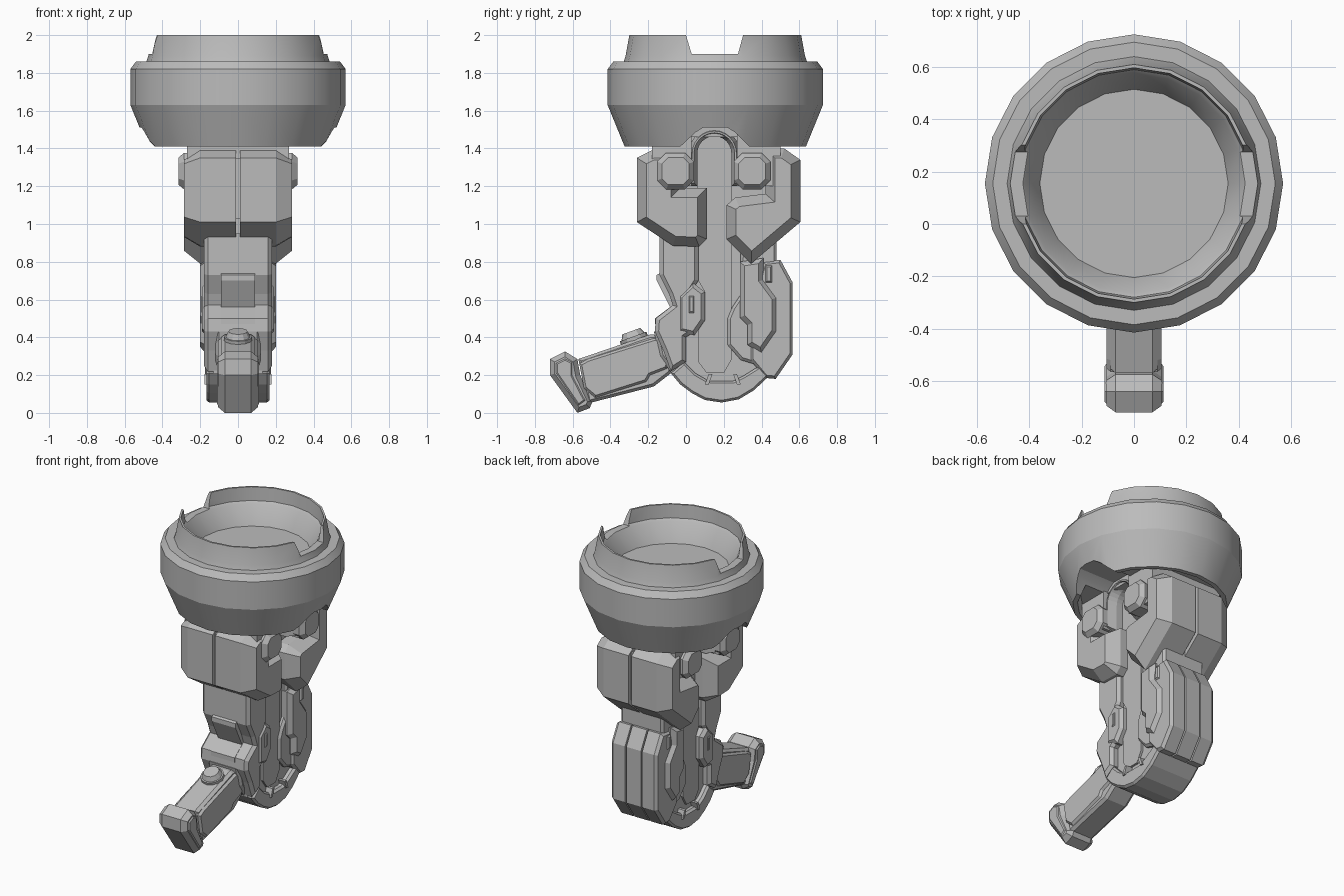
import bpy, bmesh, math
from mathutils import Matrix, Vector

grey = bpy.data.materials.new("mid_grey")
grey.diffuse_color = (0.5, 0.5, 0.5, 1)


def finish(name, bm):
    me = bpy.data.meshes.new(name)
    bm.to_mesh(me)
    bm.free()
    me.materials.append(grey)
    ob = bpy.data.objects.new(name, me)
    bpy.context.collection.objects.link(ob)
    return ob


def slab(name, pts, x1, inset=0.0, depth=0.0, x0=None):
    """Side profile (y, z) extruded over x, chamfered on its outer caps.
    Without x0 it spans -x1..x1, with x0 it spans x0..x1 and is mirrored."""
    bm = bmesh.new()
    top = x1 - depth
    low = -top if x0 is None else x0
    a = [bm.verts.new((low, y, z)) for y, z in pts]
    b = [bm.verts.new((top, y, z)) for y, z in pts]
    n = len(pts)
    caps = [bm.faces.new(b), bm.faces.new(a)]
    for i in range(n):
        bm.faces.new((a[i], a[(i + 1) % n], b[(i + 1) % n], b[i]))
    bm.normal_update()
    bmesh.ops.recalc_face_normals(bm, faces=bm.faces)
    if inset:
        bmesh.ops.inset_individual(bm, faces=caps if x0 is None else caps[:1],
                                   thickness=inset, depth=depth, use_even_offset=True)
    if x0 is not None:
        geo = bmesh.ops.duplicate(bm, geom=bm.verts[:] + bm.edges[:] + bm.faces[:])["geom"]
        for v in geo:
            if isinstance(v, bmesh.types.BMVert):
                v.co.x = -v.co.x
        bmesh.ops.reverse_faces(bm, faces=[f for f in geo if isinstance(f, bmesh.types.BMFace)])
    bm.normal_update()
    return finish(name, bm)


def box(y0, y1, z0, z1):
    return [(y0, z0), (y1, z0), (y1, z1), (y0, z1)]


def octagon(y, z, r, c):
    return [(y - r, z - c), (y - c, z - r), (y + c, z - r), (y + r, z - c),
            (y + r, z + c), (y + c, z + r), (y - c, z + r), (y - r, z + c)]


def arc(y, z, r, a0, a1, n):
    return [(y + r * math.cos(math.radians(a0 + (a1 - a0) * i / n)),
             z + r * math.sin(math.radians(a0 + (a1 - a0) * i / n))) for i in range(n + 1)]


# Cup: turned profile with 20 sides
CY, SIDES = 0.155, 20
profile = [(0.43, 1.46), (0.45, 1.41), (0.48, 1.41), (0.57, 1.63), (0.57, 1.82),
           (0.54, 1.86), (0.485, 1.86), (0.475, 1.89), (0.455, 2.0), (0.442, 2.0),
           (0.435, 1.91), (0.42, 1.895), (0.36, 1.77)]
bm = bmesh.new()
rings = []
for r, z in profile:
    rings.append([bm.verts.new((r * math.sin(i * math.tau / SIDES),
                                CY + r * math.cos(i * math.tau / SIDES), z))
                  for i in range(SIDES)])
for p, q in zip(rings, rings[1:]):
    for i in range(SIDES):
        j = (i + 1) % SIDES
        bm.faces.new((p[i], p[j], q[j], q[i]))
bm.faces.new(rings[0])
bm.faces.new(rings[-1])
bm.normal_update()
bmesh.ops.recalc_face_normals(bm, faces=bm.faces)
cup = finish("cup", bm)

# Side notches in the rim and arched openings under the cup
arch_cut = [(-0.06, 1.37), (-0.03, 1.41), (0.05, 1.485), (0.09, 1.51),
            (0.22, 1.51), (0.26, 1.485), (0.335, 1.41), (0.365, 1.37)]
cutters = [slab("rim_cutter", [(0.03, 1.9), (0.275, 1.9), (0.33, 2.1), (-0.03, 2.1)], 0.8),
           slab("arch_cutter", arch_cut, 0.8, x0=0.24)]
bpy.context.view_layer.objects.active = cup
for c in cutters:
    m = cup.modifiers.new("cut", 'BOOLEAN')
    m.operation, m.solver, m.object = 'DIFFERENCE', 'EXACT', c
    bpy.ops.object.modifier_apply(modifier=m.name)
    bpy.data.objects.remove(c)
cup.select_set(True)
bpy.ops.object.shade_smooth_by_angle(angle=math.radians(20))
cup.select_set(False)

# Neck under the cup
slab("neck_core", box(-0.12, 0.45, 0.85, 1.5), 0.13)
slab("front_collar", box(-0.18, 0.03, 1.2, 1.5), 0.27)
slab("rear_collar", box(0.27, 0.50, 1.2, 1.5), 0.27)
slab("block_filler", box(-0.235, 0.58, 1.03, 1.35), 0.13)

# Upper armour blocks, split down the middle
slab("front_block", [(-0.26, 1.35), (-0.18, 1.39), (-0.03, 1.39), (-0.03, 1.19), (0.11, 1.19),
                     (0.11, 0.92), (0.07, 0.88), (-0.07, 0.885), (-0.26, 1.01)],
     0.285, 0.05, 0.085, x0=0.01)
slab("rear_block", [(0.605, 1.34), (0.52, 1.40), (0.42, 1.40), (0.42, 1.16), (0.26, 1.14),
                    (0.215, 1.1), (0.215, 0.92), (0.345, 0.79), (0.605, 1.01)],
     0.285, 0.05, 0.085, x0=0.01)

# Octagonal side knobs and the arch between them
for name, y in (("front_knob", -0.055), ("rear_knob", 0.35)):
    slab(name, octagon(y, 1.28, 0.097, 0.05), 0.315, 0.025, 0.03)
slab("arch", [(0.285, 1.2)] + arc(0.15, 1.375, 0.135, 0, 180, 12) + [(0.015, 1.2), (0.06, 1.2)]
     + arc(0.15, 1.375, 0.09, 180, 0, 12) + [(0.24, 1.2)], 0.25, 0.018, 0.06)
slab("centre_strip", [(0.24, 0.28)] + arc(0.15, 1.38, 0.09, 0, 180, 10)
     + [(0.065, 0.7), (0.1, 0.64), (0.1, 0.52), (0.065, 0.46), (0.065, 0.27), (0.11, 0.21),
        (0.2, 0.21)], 0.145)

# Grip core and the rounded lower guard
bowl = [(-0.08, 0.21), (-0.03, 0.15), (0.03, 0.105), (0.1, 0.068), (0.19, 0.055),
        (0.28, 0.072), (0.36, 0.12), (0.44, 0.195)]
slab("grip_core", bowl + [(0.48, 0.4), (0.48, 0.95), (-0.13, 0.95), (-0.13, 0.72),
                          (-0.06, 0.57), (-0.1, 0.4)], 0.13)
slab("lower_guard", bowl + [(0.39, 0.25), (0.31, 0.2), (0.25, 0.17), (0.12, 0.17),
                            (0.05, 0.21), (-0.01, 0.27)], 0.168, 0.012, 0.015)
for y, lean in ((0.1, 0.02), (0.27, -0.02)):
    slab("guard_rib", [(y, 0.15), (y + 0.02, 0.15), (y + 0.02 + lean, 0.205),
                       (y + lean, 0.205)], 0.178)

# Front half of the grip
slab("front_rail", [(-0.14, 0.95), (0.065, 0.95), (0.065, 0.70), (0.04, 0.66), (0.06, 0.64),
                    (0.06, 0.44), (0.0, 0.40), (0.0, 0.27), (-0.08, 0.22), (-0.12, 0.33),
                    (-0.165, 0.43), (-0.16, 0.50), (-0.07, 0.57), (-0.09, 0.63),
                    (-0.14, 0.73)], 0.18, 0.02, 0.02)
slab("front_plate", [(-0.1, 0.76), (-0.155, 0.73), (-0.155, 0.70), (-0.085, 0.56),
                     (-0.165, 0.50), (-0.165, 0.47), (-0.05, 0.45), (-0.05, 0.76)], 0.09)
slab("hex_panel", [(0.035, 0.69), (0.1, 0.64), (0.1, 0.49), (0.045, 0.41),
                   (-0.04, 0.43), (-0.04, 0.62)], 0.19, 0.02, 0.02)
slab("slot_frame", box(0.015, 0.042, 0.53, 0.62), 0.196, 0.006, 0.005)

# Rear half of the grip: rail, flat-sided grooved shell and raised side pad
slab("rear_rail", [(0.29, 0.95), (0.48, 0.95), (0.48, 0.4), (0.42, 0.24), (0.29, 0.28),
                   (0.22, 0.36), (0.22, 0.50), (0.245, 0.56), (0.285, 0.62)],
     0.16, 0.015, 0.015)
shell = [(0.41, 0.80), (0.50, 0.81), (0.565, 0.69), (0.565, 0.31), (0.475, 0.18),
         (0.42, 0.185), (0.34, 0.28), (0.34, 0.55)]
slab("rear_shell", shell, 0.175, 0.015, 0.02, x0=0.065)
slab("shell_spine", shell, 0.055)
slab("shell_filler", [(0.42, 0.78), (0.49, 0.79), (0.55, 0.68), (0.55, 0.32), (0.47, 0.2),
                      (0.42, 0.24)], 0.1)
slab("rear_pad", [(0.285, 0.80), (0.41, 0.82), (0.41, 0.705), (0.48, 0.61), (0.48, 0.43),
                  (0.40, 0.315), (0.325, 0.36), (0.325, 0.465), (0.285, 0.505)],
     0.2, 0.025, 0.03)
slab("rear_latch", box(0.42, 0.455, 0.69, 0.78), 0.185, 0.008, 0.01)

# Handle reaching forward
slab("handle_joint", [(-0.17, 0.43), (-0.08, 0.43), (0.02, 0.31), (0.0, 0.2), (-0.07, 0.2),
                      (-0.14, 0.3)], 0.12, 0.02, 0.02)
slab("handle_arm", [(-0.57, 0.285), (-0.19, 0.415), (-0.11, 0.41), (-0.05, 0.31),
                    (-0.08, 0.21), (-0.17, 0.14), (-0.52, 0.05)], 0.09, 0.015, 0.02)
slab("handle_pad", [(-0.565, 0.26), (-0.52, 0.285), (-0.17, 0.395), (-0.13, 0.395),
                    (-0.08, 0.31), (-0.10, 0.235), (-0.19, 0.2), (-0.21, 0.165),
                    (-0.48, 0.08), (-0.54, 0.13)], 0.105, 0.012, 0.015)
slab("handle_end", [(-0.72, 0.285), (-0.64, 0.325), (-0.575, 0.285), (-0.56, 0.2),
                    (-0.495, 0.06), (-0.51, 0.025), (-0.575, 0.0), (-0.72, 0.2)],
     0.105, 0.025, 0.035)
slab("end_ridge", [(-0.69, 0.265), (-0.64, 0.29), (-0.60, 0.27), (-0.60, 0.2),
                   (-0.53, 0.065), (-0.57, 0.035), (-0.69, 0.21)], 0.112, 0.01, 0.01)

# Round button on top of the handle
bm = bmesh.new()
for r1, r2, h, up in ((0.075, 0.075, 0.03, 0.0), (0.065, 0.05, 0.03, 0.03)):
    bmesh.ops.create_cone(bm, cap_ends=True, segments=12, radius1=r1, radius2=r2, depth=h,
                          matrix=Matrix.Translation((0, 0, up)))
bm.transform(Matrix.Translation(Vector((0, -0.275, 0.39)))
             @ Matrix.Rotation(math.radians(20), 4, 'X'))
finish("handle_button", bm)
